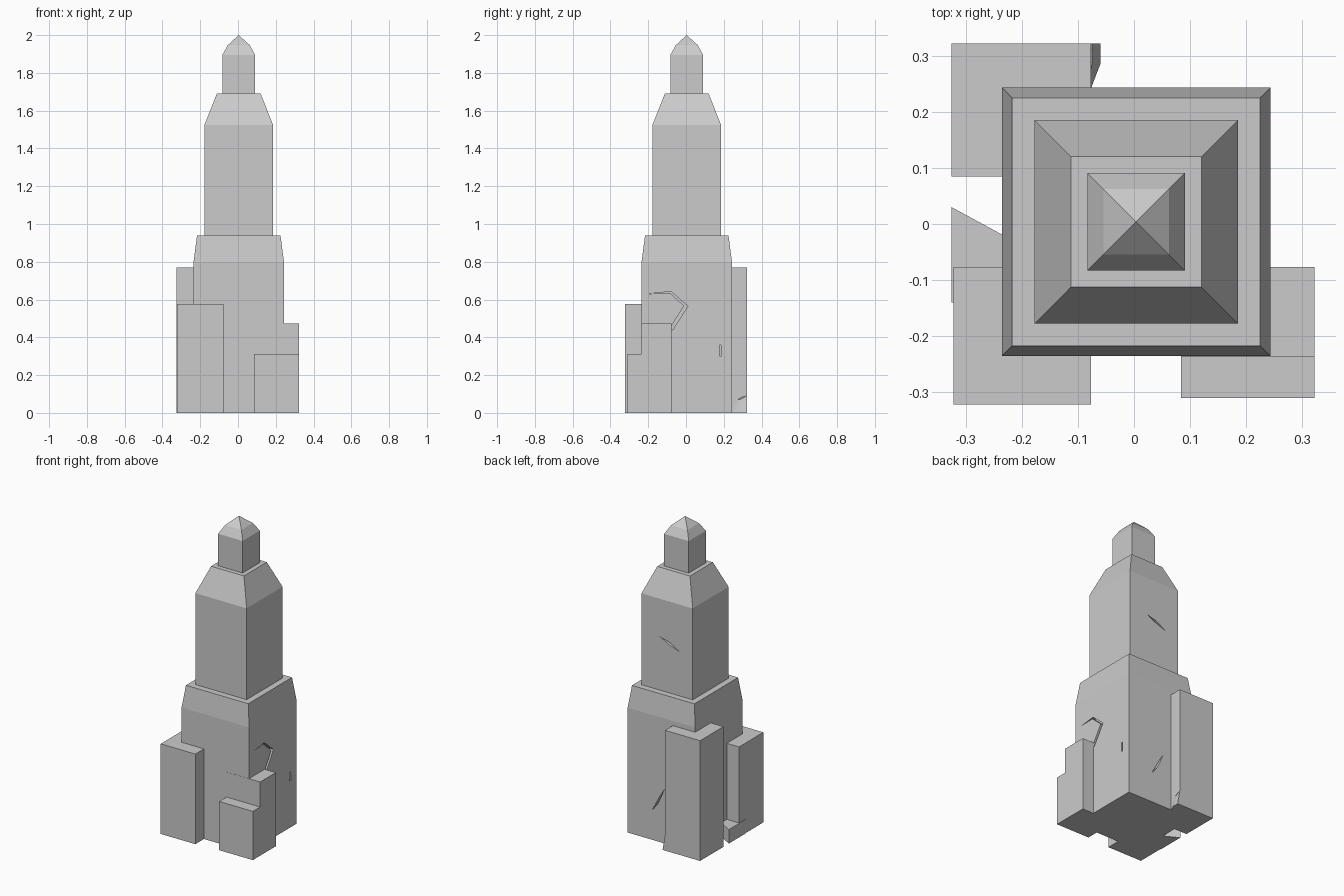
import bpy, bmesh
from mathutils import Vector

if "Cube" in bpy.data.objects:
    bpy.data.objects.remove(bpy.data.objects["Cube"])

CX = CY = 0.004  # tower axis is slightly off the overall centre


def new_object(name, bm):
    bmesh.ops.recalc_face_normals(bm, faces=bm.faces[:])
    mesh = bpy.data.meshes.new(name)
    bm.to_mesh(mesh)
    bm.free()
    obj = bpy.data.objects.new(name, mesh)
    bpy.context.collection.objects.link(obj)
    return obj


def prism(name, base, vec, top=None):
    """Solid between a base polygon and its copy moved by vec (or a given top)."""
    bm = bmesh.new()
    lower = [bm.verts.new(p) for p in base]
    upper = [bm.verts.new(p) for p in (top or [Vector(p) + Vector(vec) for p in base])]
    bm.faces.new(lower)
    bm.faces.new(upper)
    n = len(lower)
    for i in range(n):
        j = (i + 1) % n
        bm.faces.new((lower[i], lower[j], upper[j], upper[i]))
    return new_object(name, bm)


def block(name, x0, x1, y0, y1, h):
    return prism(name, [(x0, y0, 0), (x1, y0, 0), (x1, y1, 0), (x0, y1, 0)], (0, 0, h))


def square_tower(name, profile, apex):
    """Stack of square rings (half width, height) closed by a point."""
    bm = bmesh.new()
    rings = [[bm.verts.new((CX + sx * r, CY + sy * r, z))
              for sx, sy in ((-1, -1), (1, -1), (1, 1), (-1, 1))] for r, z in profile]
    bm.faces.new(rings[0])
    for a, b in zip(rings, rings[1:]):
        for i in range(4):
            j = (i + 1) % 4
            bm.faces.new((a[i], a[j], b[j], b[i]))
    tip = bm.verts.new((CX, CY, apex))
    for i in range(4):
        bm.faces.new((rings[-1][i], rings[-1][(i + 1) % 4], tip))
    return new_object(name, bm)


def crack(target, axis, face, outline, depth=0.025):
    """Cut a thin outline into the +x or +y wall of the target."""
    if axis == 'x':
        base, vec = [(face + 0.03, u, z) for u, z in outline], (-0.03 - depth, 0, 0)
    else:
        base, vec = [(u, face + 0.03, z) for u, z in outline], (0, -0.03 - depth, 0)
    cutter = prism("crack_cutter", base, vec)
    cutter.hide_render = True
    cutter.hide_viewport = True
    mod = target.modifiers.new("crack", 'BOOLEAN')
    mod.operation = 'DIFFERENCE'
    mod.solver = 'EXACT'
    mod.object = cutter


# Three-tier tower with chamfered shoulders and pointed cap
tower = square_tower("tower", [
    (0.239, 0), (0.239, 0.80), (0.221, 0.94),
    (0.1815, 0.94), (0.1815, 1.525), (0.116, 1.69),
    (0.087, 1.69), (0.087, 1.895), (0.058, 1.947)], 2.0)

# Cracks in the right and back walls
crack(tower, 'x', 0.243, [(-0.20, 0.63), (-0.08, 0.643), (0.01, 0.565), (-0.07, 0.44),
                          (-0.083, 0.452), (-0.01, 0.567), (-0.085, 0.635)])
crack(tower, 'x', 0.243, [(0.176, 0.30), (0.188, 0.30), (0.186, 0.36), (0.178, 0.36)])
crack(tower, 'y', 0.185, [(0.06, 1.283), (-0.01, 1.265), (-0.085, 1.222), (-0.02, 1.245)])
crack(tower, 'y', 0.243, [(0.07, 0.19), (0.02, 0.285), (-0.02, 0.35), (0.03, 0.24)])

# Broken corner buttresses of different heights
block("front_left_buttress", -0.322, -0.077, -0.322, -0.077, 0.577)
block("back_left_buttress", -0.325, -0.077, 0.085, 0.322, 0.77)
block("front_right_buttress_high", 0.084, 0.322, -0.236, -0.077, 0.472)
block("front_right_buttress_low", 0.084, 0.322, -0.31, -0.236, 0.312)

# Stumps of fallen masonry at the foot of the buttresses
prism("left_stump",
      [(-0.325, 0.03, 0), (-0.20, -0.038, 0), (-0.20, -0.14, 0), (-0.325, -0.14, 0)],
      (0, 0, 0.09))
prism("back_stump",
      [(-0.12, 0.22, 0), (-0.085, 0.22, 0), (-0.06, 0.285, 0), (-0.06, 0.322, 0), (-0.12, 0.322, 0)],
      None,
      [(-0.12, 0.22, 0.07), (-0.085, 0.22, 0.07), (-0.075, 0.285, 0.07), (-0.075, 0.322, 0.09),
       (-0.12, 0.322, 0.09)])
